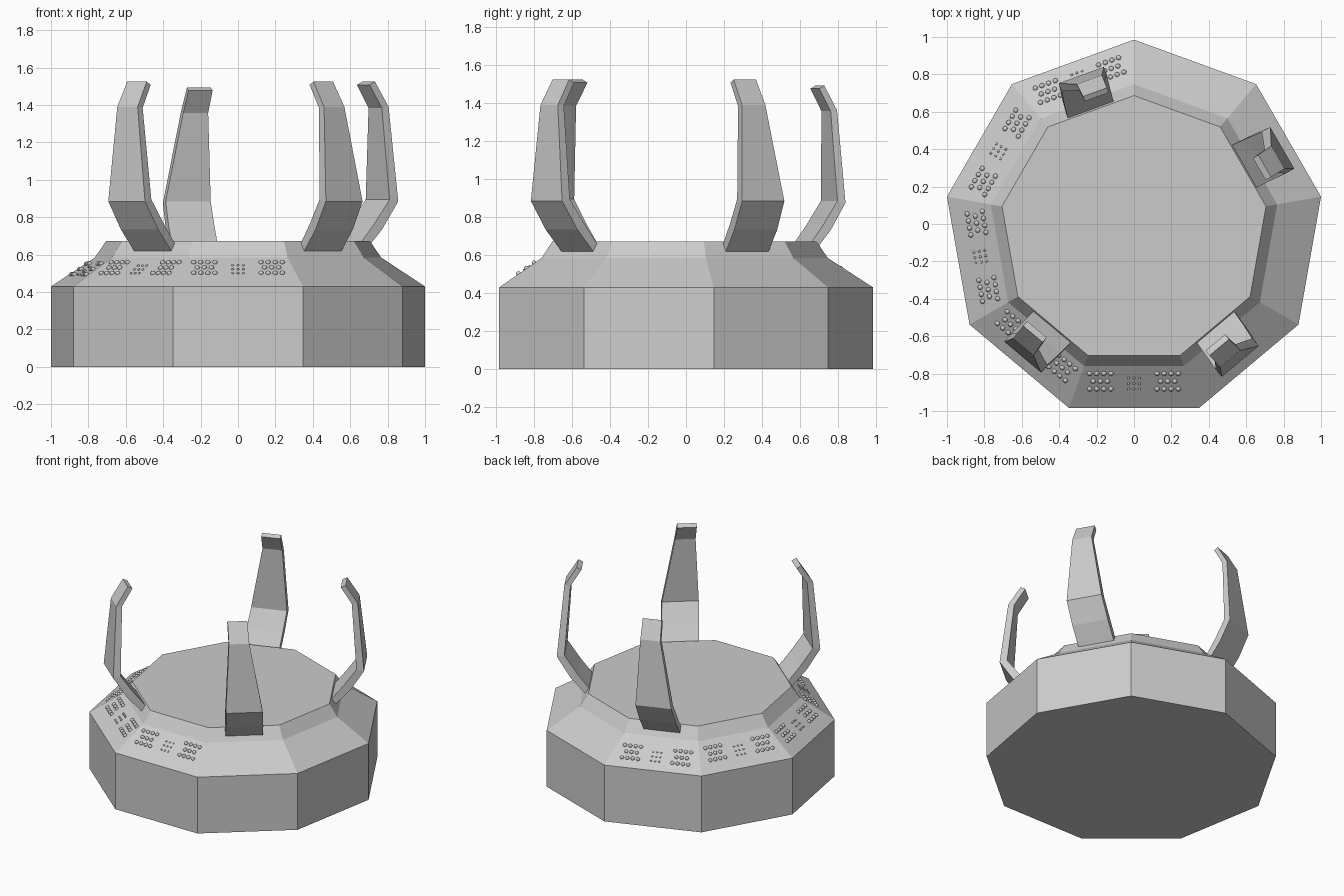
import bpy, bmesh
from math import radians, cos, sin
from mathutils import Matrix, Vector

if "Cube" in bpy.data.objects:
    bpy.data.objects.remove(bpy.data.objects["Cube"])

CY = -0.03  # centre of the nine-sided base in y


def finish(name, bm, smooth=False):
    bmesh.ops.recalc_face_normals(bm, faces=bm.faces)
    me = bpy.data.meshes.new(name)
    bm.to_mesh(me)
    bm.free()
    ob = bpy.data.objects.new(name, me)
    bpy.context.collection.objects.link(ob)
    for p in me.polygons:
        p.use_smooth = smooth
    return ob


def loft(bm, rings):
    """Skin a list of closed point rings and cap both ends."""
    vs = [[bm.verts.new(p) for p in ring] for ring in rings]
    n = len(vs[0])
    for a, b in zip(vs, vs[1:]):
        for i in range(n):
            j = (i + 1) % n
            bm.faces.new((a[i], a[j], b[j], b[i]))
    bm.faces.new(vs[0][::-1])
    bm.faces.new(vs[-1])


def place(angle):
    """Local x = outward, y = along the side, z = up."""
    return Matrix.Translation((0, CY, 0)) @ Matrix.Rotation(radians(angle), 4, 'Z')


# Nine-sided base: (radius, height)
bm = bmesh.new()
loft(bm, [[(r * cos(radians(90 + 40 * i)), CY + r * sin(radians(90 + 40 * i)), z)
           for i in range(9)]
          for r, z in [(1.0154, 0), (1.0154, 0.43), (0.777, 0.585), (0.7166, 0.673)]])
finish("base", bm)

# Claws: (outer r, outer z, inner r, inner z, sideways lean, half width)
SECTIONS = [
    (0.69, 0.60, 0.655, 0.63, 0.0, 0.13),
    (0.81, 0.735, 0.762, 0.765, -0.008, 0.13),
    (0.905, 0.885, 0.852, 0.895, -0.018, 0.128),
    (0.86, 1.39, 0.818, 1.385, -0.05, 0.071),
    (0.775, 1.525, 0.742, 1.508, -0.055, 0.068),
]
for n, (angle, reach, rise) in enumerate(
        [(-130, 1, 1), (-50, 1, 1), (30, 1, 1), (110, 0.85, 0.965)]):
    def R(r):
        return 0.69 + (r - 0.69) * reach

    def Z(z):
        return 0.61 + (z - 0.61) * rise

    bm = bmesh.new()
    loft(bm, [[(R(ro), c - w, Z(zo)), (R(ro), c + w, Z(zo)),
               (R(ri), c + w, Z(zi)), (R(ri), c - w, Z(zi))]
              for ro, zo, ri, zi, c, w in SECTIONS])
    finish(f"claw_{n + 1}", bm).matrix_world = place(angle)

# Stud clusters on five of the sloped sides
DOWN = Vector((0.823, 0, -0.569))


def cluster(bm, r, t, rows, gap, row_gap, size):
    centre = Vector((r, t, 0.585 - (r - 0.73) * 0.692))
    for k, count in enumerate(rows):
        for i in range(count):
            p = centre + DOWN * (k - (len(rows) - 1) / 2) * row_gap
            p.y += (i - (count - 1) / 2) * gap
            bmesh.ops.create_icosphere(bm, subdivisions=2, radius=size,
                                       matrix=Matrix.Translation(p))


for n, (angle, r) in enumerate(
        [(-90, 0.81), (-130, 0.812), (-170, 0.822), (150, 0.825), (110, 0.85)]):
    bm = bmesh.new()
    for t in (-0.18, 0.18):
        cluster(bm, r, t, (4, 3, 4), 0.038, 0.05, 0.014)
    cluster(bm, r + 0.012, 0, (3, 3, 3), 0.029, 0.036, 0.007)
    finish(f"studs_{n + 1}", bm, True).matrix_world = place(angle)
